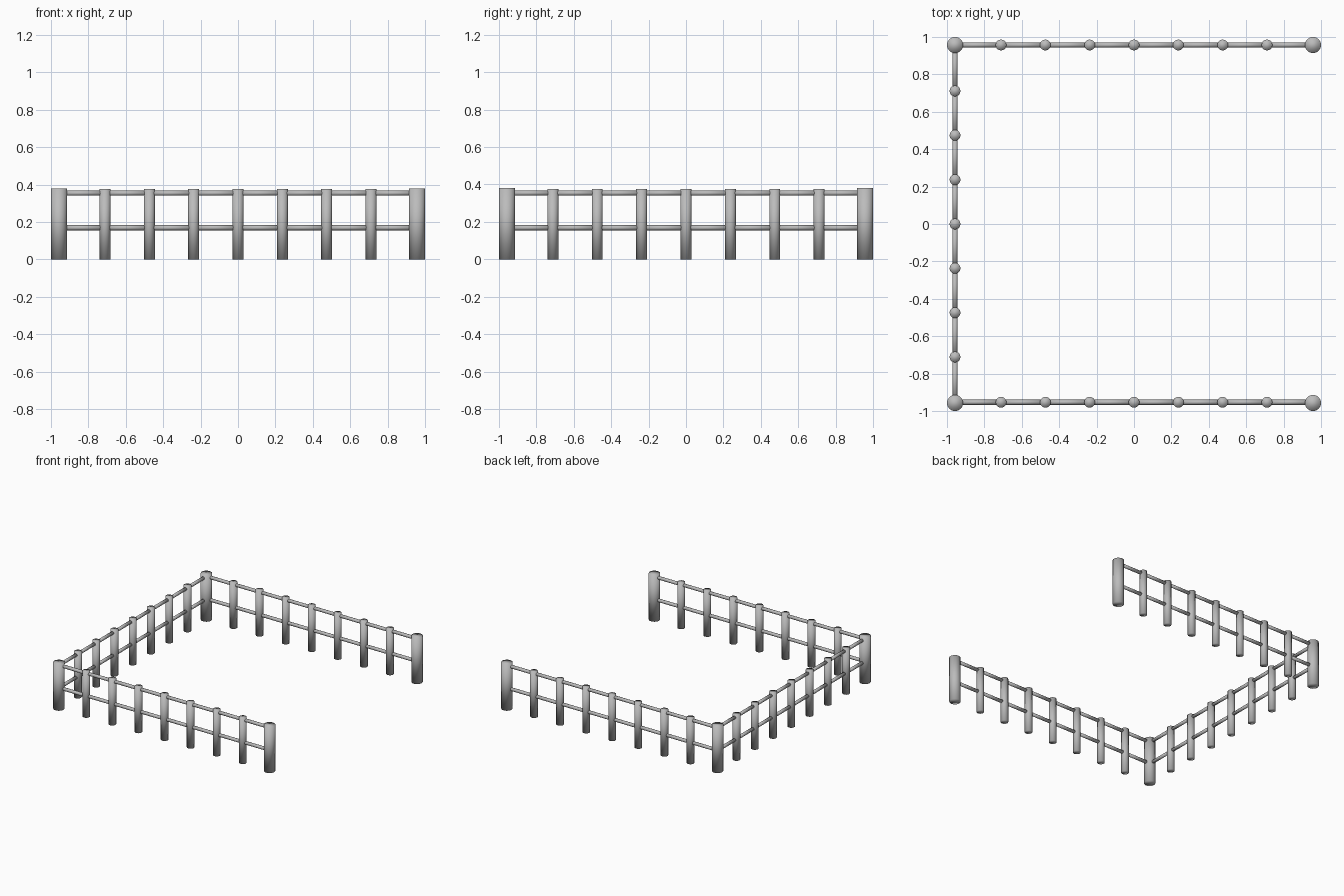
import bpy
from mathutils import Vector

cube = bpy.data.objects.get("Cube")
if cube:
    bpy.data.objects.remove(cube, do_unlink=True)

# Single weathered grey
grey = bpy.data.materials.new("weathered_grey")
grey.use_nodes = True
colour = (0.5, 0.5, 0.5, 1)
grey.diffuse_color = colour
grey.node_tree.nodes["Principled BSDF"].inputs["Base Color"].default_value = colour

CORNER = 0.957
SPACING = 0.237
POST_TOP = 0.375


def rod(name, start, end, radius, sides):
    """Smooth capped cylinder between two points."""
    start, end = Vector(start), Vector(end)
    axis = end - start
    bpy.ops.mesh.primitive_cylinder_add(
        vertices=sides, radius=radius, depth=axis.length,
        location=(start + end) / 2,
        rotation=axis.to_track_quat('Z', 'Y').to_euler())
    obj = bpy.context.object
    obj.name = name
    obj.data.materials.append(grey)
    bpy.ops.object.shade_smooth()
    return obj


def post(name, x, y, radius, height):
    rod(name, (x, y, 0), (x, y, height), radius, 20)


# Thick posts at the four corners
for x in (-CORNER, CORNER):
    for y in (-CORNER, CORNER):
        post("corner_post", x, y, 0.043, 0.38)

# Three fence runs, open on the left side
runs = {
    "front": lambda t: (t, -CORNER + 0.004),
    "back": lambda t: (t, CORNER),
    "side": lambda t: (-CORNER, t),
}
stations = [-CORNER] + [i * SPACING for i in range(-3, 4)] + [CORNER]
for run, place in runs.items():
    # Thin pickets between the corners
    for t in stations[1:-1]:
        post(run + "_picket", *place(t), 0.029, POST_TOP)
    # Upper and lower rails, one piece per gap
    for label, z in (("upper", 0.354), ("lower", 0.169)):
        for a, b in zip(stations, stations[1:]):
            rod(f"{run}_{label}_rail", (*place(a), z), (*place(b), z), 0.0135, 12)
